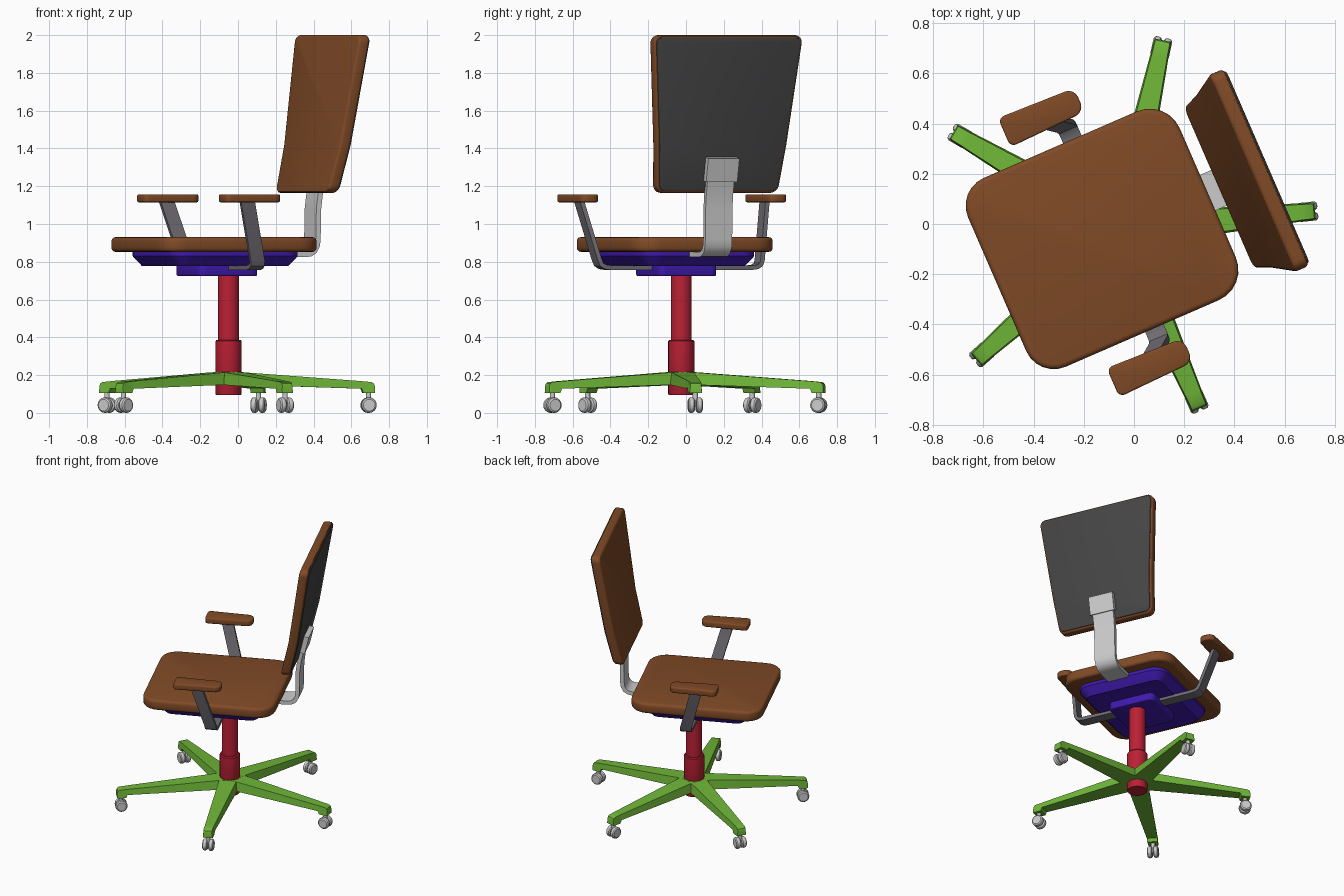
import bpy, bmesh
from math import sin, cos, pi, radians
from mathutils import Vector, Matrix

if "Cube" in bpy.data.objects:
    bpy.data.objects.remove(bpy.data.objects["Cube"])

CENTRE = Matrix.Translation((-0.05, -0.025, 0))
UPPER = CENTRE @ Matrix.Rotation(radians(23.5), 4, 'Z')   # local +x points to the back


def material(name, rgb):
    m = bpy.data.materials.new(name)
    m.diffuse_color = (*rgb, 1)
    m.use_nodes = True
    m.node_tree.nodes["Principled BSDF"].inputs["Base Color"].default_value = m.diffuse_color
    return m


BROWN = material("brown", (0.22, 0.07, 0.02))
GREEN = material("green", (0.16, 0.47, 0.04))
RED = material("red", (0.50, 0.015, 0.035))
PURPLE = material("purple", (0.05, 0.01, 0.42))
DARK = material("dark_grey", (0.06, 0.06, 0.06))
STEEL = material("steel_grey", (0.16, 0.15, 0.17))


def make(name, rings, matrix, mat=None, shape=None):
    """Skin a list of rings, cap both ends, optionally reshape the mesh."""
    bm = bmesh.new()
    loops = [[bm.verts.new(p) for p in ring] for ring in rings]
    n = len(rings[0])
    for a, b in zip(loops, loops[1:]):
        for i in range(n):
            j = (i + 1) % n
            bm.faces.new((a[i], a[j], b[j], b[i]))
    bm.faces.new(loops[0][::-1])
    bm.faces.new(loops[-1])
    if shape:
        shape(bm)
    bmesh.ops.recalc_face_normals(bm, faces=bm.faces)
    me = bpy.data.meshes.new(name)
    bm.to_mesh(me)
    bm.free()
    me.shade_smooth()
    me.set_sharp_from_angle(angle=radians(32))
    if mat:
        me.materials.append(mat)
    ob = bpy.data.objects.new(name, me)
    ob.matrix_world = matrix
    bpy.context.collection.objects.link(ob)
    return ob


def fillet(corners, steps=6):
    """Rounded polygon from (x, y, radius) corners given counter-clockwise."""
    out = []
    for i, (x, y, r) in enumerate(corners):
        p = Vector((x, y))
        a = (Vector(corners[i - 1][:2]) - p).normalized()
        b = (Vector(corners[(i + 1) % len(corners)][:2]) - p).normalized()
        half = a.angle(b) / 2
        c = p + (a + b).normalized() * r / sin(half)
        s = p + a * r / (sin(half) / cos(half)) - c
        for k in range(steps + 1):
            t = (pi - 2 * half) * k / steps
            out.append(c + Matrix.Rotation(t, 2) @ s)
    return out


def inset(pts, d):
    out = []
    for i, p in enumerate(pts):
        e1 = (p - pts[i - 1]).normalized()
        e2 = (pts[(i + 1) % len(pts)] - p).normalized()
        n = Vector((-e1.y - e2.y, e1.x + e2.x)).normalized()
        out.append(p + n * d)
    return out


def rect(x0, x1, h0, h1, r0, r1):
    return fillet([(x0, -h0, r0), (x1, -h1, r1), (x1, h1, r1), (x0, h0, r0)])


def slab(outline, z0, z1, b, steps=3):
    """Rings of a plate with rounded rims."""
    arc = [(b * (1 - sin(k * pi / 2 / steps)), b * (1 - cos(k * pi / 2 / steps)))
           for k in range(steps + 1)]
    levels = [(d, z0 + h) for d, h in arc] + [(d, z1 - h) for d, h in reversed(arc)]
    return [[(p.x, p.y, z) for p in inset(outline, d)] for d, z in levels]


def turned(profile, n=32):
    return [[(r * cos(2 * pi * i / n), r * sin(2 * pi * i / n), z) for i in range(n)]
            for r, z in profile]


def strap(path, width_dir, width, thick):
    """Flat bar swept along a path."""
    pts = [Vector(p) for p in path]
    w = Vector(width_dir).normalized()
    rings = []
    for i, p in enumerate(pts):
        t = pts[min(i + 1, len(pts) - 1)] - pts[max(i - 1, 0)]
        n = t.cross(w).normalized() * thick / 2
        s = w * width / 2
        rings.append([p - s - n, p + s - n, p + s + n, p - s + n])
    return rings


# Seat, pan and mechanism box
make("seat", slab(rect(-0.54, 0.375, 0.41, 0.41, 0.12, 0.13), 0.853, 0.93, 0.02), UPPER, BROWN)
pan = rect(-0.445, 0.29, 0.33, 0.33, 0.10, 0.10)
make("seat_pan", [[(p.x, p.y, z) for p in inset(pan, d)]
                  for d, z in ((0.05, 0.777), (0.008, 0.82), (0, 0.83), (0, 0.86))], UPPER, PURPLE)
make("mechanism_box", slab(rect(-0.24, 0.105, 0.17, 0.17, 0.04, 0.04), 0.725, 0.79, 0.008),
     UPPER, PURPLE)


# Backrest: flat plates in (y, z), folded along the lumbar line
def fold(bm):
    bmesh.ops.bisect_plane(bm, geom=bm.verts[:] + bm.edges[:] + bm.faces[:],
                           plane_co=(0, 1.42, 0), plane_no=(0, 1, 0))
    for v in bm.verts:
        y, z, d = v.co
        lean = 0.455 + (z - 1.165) * 0.235 if z < 1.42 else 0.515 + (z - 1.42) * 0.155
        v.co = (lean + d, y, z)


back = fillet([(-0.35, 1.165, 0.045), (0.35, 1.165, 0.045),
               (0.432, 2.0, 0.04), (-0.432, 2.0, 0.04)])
make("backrest_cushion", slab(back, -0.035, 0.028, 0.014), UPPER, BROWN, fold)
make("backrest_rear_panel", slab(inset(back, 0.012), 0.02, 0.034, 0.004), UPPER, DARK, fold)

# Back support bar and its mounting plate
make("back_support", strap([(0.2, 0, 0.838), (0.41, 0, 0.838), (0.44, 0, 0.842), (0.465, 0, 0.857),
                            (0.48, 0, 0.885), (0.484, 0, 0.92), (0.487, 0, 1.08), (0.497, 0, 1.16),
                            (0.515, 0, 1.24), (0.535, 0, 1.32)], (0, 1, 0), 0.155, 0.028), UPPER)
make("back_mount_plate", strap([(0.52, 0, 1.225), (0.549, 0, 1.35)], (0, 1, 0), 0.18, 0.035), UPPER)

# Armrests on both sides
for side, s in (("right", -1), ("left", 1)):
    pad = [p + Vector((-0.11, s * 0.543)) for p in rect(-0.163, 0.163, 0.063, 0.052, 0.025, 0.042)]
    make(side + "_armrest_pad", slab(pad, 1.115, 1.157, 0.008), UPPER, BROWN)
    path = [(-0.035, 0.1, 0.769), (-0.035, 0.41, 0.769), (-0.035, 0.44, 0.773),
            (-0.036, 0.46, 0.785), (-0.04, 0.47, 0.81), (-0.125, 0.535, 1.12)]
    make(side + "_armrest_support", strap([(x, s * y, z) for x, y, z in path],
                                          (1, 0, 0), 0.08, 0.024), UPPER, STEEL)

# Gas column
make("column_sleeve", turned([(0.066, 0.095), (0.069, 0.1), (0.069, 0.38), (0.064, 0.387)]), CENTRE, RED)
make("column_piston", turned([(0.055, 0.37), (0.055, 0.735)]), CENTRE, RED)

# Five legs with twin-wheel casters
for i in range(5):
    m = CENTRE @ Matrix.Rotation(radians(5.7 + 72 * i), 4, 'Z')
    rings = []
    for x, h, top, bot in ((0, 0.075, 0.218, 0.15), (0.1, 0.068, 0.213, 0.148),
                           (0.705, 0.037, 0.168, 0.128), (0.715, 0.036, 0.167, 0.105),
                           (0.758, 0.035, 0.163, 0.105), (0.77, 0.034, 0.155, 0.105),
                           (0.775, 0.033, 0.142, 0.105)):
        rings.append([(x, -h, bot), (x, h, bot), (x, h * 0.86, top), (x, -h * 0.86, top)])
    make(f"leg_{i + 1}", rings, m, GREEN)
    cm = m @ Matrix.Translation((0.745, 0, 0))
    make(f"caster_stem_{i + 1}", turned([(0.014, 0.03), (0.014, 0.11)], 12), cm)
    for j, s in enumerate((-1, 1)):
        wm = cm @ Matrix.Translation((0, s * 0.021, 0.041)) @ Matrix.Rotation(pi / 2, 4, 'X')
        make(f"caster_wheel_{i + 1}_{j + 1}",
             turned([(0.031, -0.017), (0.039, -0.011), (0.041, -0.004), (0.041, 0.004),
                     (0.039, 0.011), (0.031, 0.017)], 24), wm)
